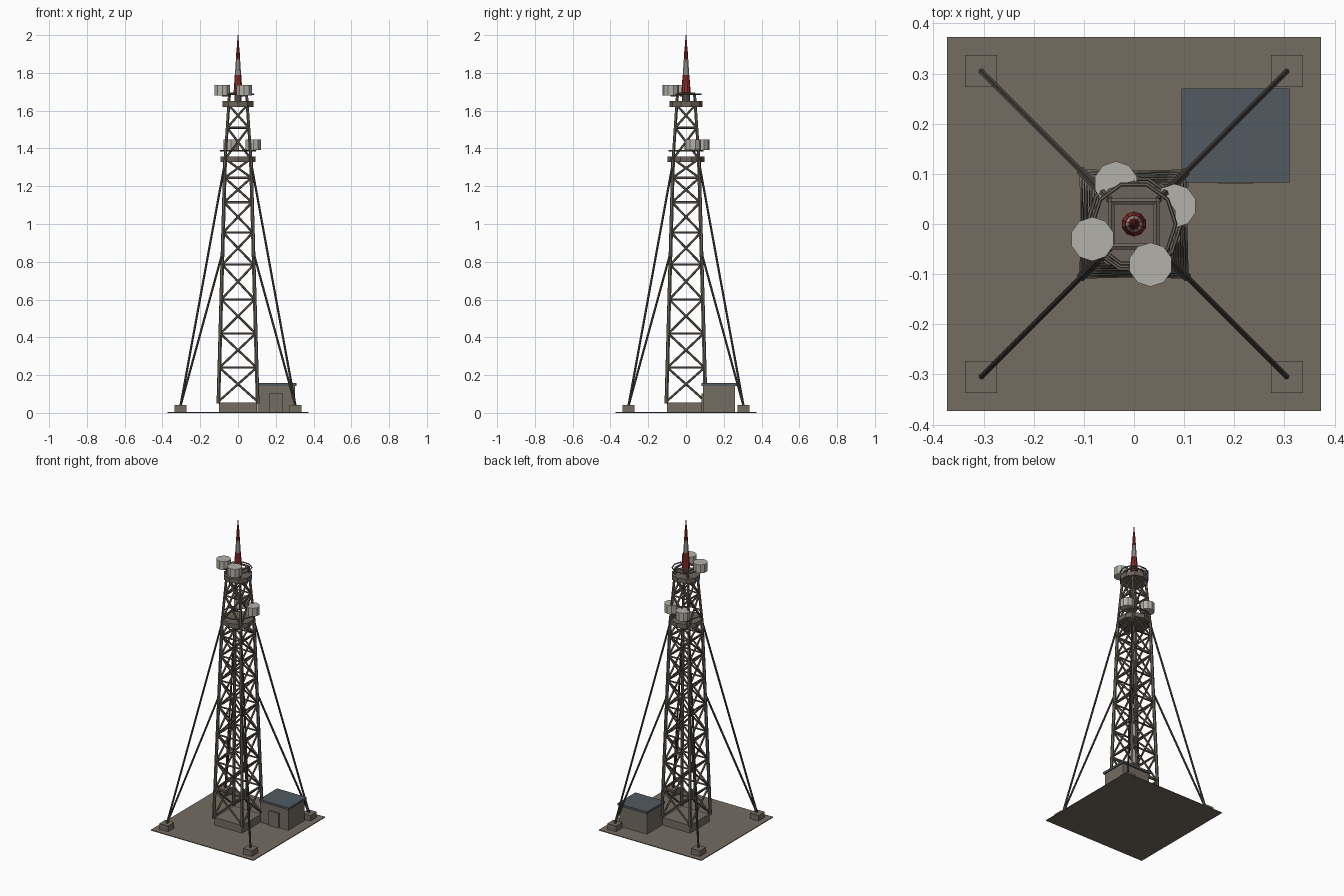
import bpy
import bmesh
from math import pi
from mathutils import Matrix, Vector

cube = bpy.data.objects.get("Cube")
if cube:
    bpy.data.objects.remove(cube, do_unlink=True)


def material(name, r, g, b):
    m = bpy.data.materials.new(name)
    m.use_nodes = True
    m.diffuse_color = (r, g, b, 1)
    m.node_tree.nodes["Principled BSDF"].inputs["Base Color"].default_value = (r, g, b, 1)
    return m


CONCRETE = material("brown concrete", 0.175, 0.15, 0.12)
STEEL = material("brown steel", 0.145, 0.125, 0.10)
CABLE = material("dark cable", 0.07, 0.063, 0.055)
ROOF = material("slate roof", 0.085, 0.105, 0.12)
PALE = material("pale grey", 0.45, 0.44, 0.40)
RED = material("warning red", 0.30, 0.03, 0.025)


def finish(name, bm, mat):
    mesh = bpy.data.meshes.new(name)
    bm.to_mesh(mesh)
    bm.free()
    mesh.materials.append(mat)
    obj = bpy.data.objects.new(name, mesh)
    bpy.context.collection.objects.link(obj)
    return obj


def add_box(bm, low, high):
    low, high = Vector(low), Vector(high)
    bmesh.ops.create_cube(bm, size=1, matrix=Matrix.Translation((low + high) / 2)
                          @ Matrix.Diagonal((*(high - low), 1)))


def add_rod(bm, a, b, r1, r2=None, sides=6):
    a, b = Vector(a), Vector(b)
    turn = (b - a).to_track_quat("Z", "Y").to_matrix().to_4x4()
    bmesh.ops.create_cone(bm, cap_ends=True, segments=sides, radius1=r1,
                          radius2=r1 if r2 is None else r2, depth=(b - a).length,
                          matrix=Matrix.Translation((a + b) / 2) @ turn)


def box(name, low, high, mat):
    bm = bmesh.new()
    add_box(bm, low, high)
    return finish(name, bm, mat)


def rod(name, a, b, mat, r1, r2=None, sides=10):
    bm = bmesh.new()
    add_rod(bm, a, b, r1, r2, sides)
    return finish(name, bm, mat)


CORNERS = [(-1, -1), (1, -1), (1, 1), (-1, 1)]
FOOT, WAIST, HEAD = (0.05, 0.104), (1.345, 0.068), (1.69, 0.045)


def half_width(z):
    (z0, w0), (z1, w1) = (FOOT, WAIST) if z < WAIST[0] else (WAIST, HEAD)
    return w0 + (w1 - w0) * (z - z0) / (z1 - z0)


def corner(i, z):
    x, y = CORNERS[i % 4]
    w = half_width(z)
    return (x * w, y * w, z)


# Ground plate, tower footing and cable anchors
box("ground_plate", (-0.373, -0.373, 0), (0.373, 0.373, 0.005), CONCRETE)
box("tower_footing", (-0.1, -0.1, 0.004), (0.1, 0.1, 0.055), CONCRETE)
for i, (x, y) in enumerate(CORNERS):
    cx, cy = x * 0.305, y * 0.305
    box(f"anchor_block_{i + 1}", (cx - 0.032, cy - 0.032, 0.004),
        (cx + 0.032, cy + 0.032, 0.042), CONCRETE)

# Equipment hut
box("hut_walls", (0.102, 0.09, 0.004), (0.303, 0.26, 0.145), CONCRETE)
box("hut_roof", (0.095, 0.083, 0.143), (0.31, 0.27, 0.157), ROOF)
box("hut_door", (0.167, 0.081, 0.004), (0.238, 0.091, 0.102), CONCRETE)

# Four corner legs
for i in range(4):
    bm = bmesh.new()
    add_rod(bm, corner(i, FOOT[0]), corner(i, WAIST[0]), 0.010)
    add_rod(bm, corner(i, WAIST[0]), corner(i, HEAD[0]), 0.008)
    finish(f"tower_leg_{i + 1}", bm, STEEL)

# Lattice: a crossed pair in every panel and a rail at every level
LEVELS = [0.06, 0.24, 0.42, 0.60, 0.785, 0.955, 1.115, 1.245, 1.345, 1.51, 1.63]
for i in range(4):
    bm = bmesh.new()
    for low, high in zip(LEVELS, LEVELS[1:]):
        add_rod(bm, corner(i, low), corner(i + 1, high), 0.006)
        add_rod(bm, corner(i + 1, low), corner(i, high), 0.006)
        add_rod(bm, corner(i, high), corner(i + 1, high), 0.006)
    finish(f"lattice_side_{i + 1}", bm, STEEL)

# Square frame on top of the legs
bm = bmesh.new()
for i in range(4):
    add_rod(bm, corner(i, HEAD[0]), corner(i + 1, HEAD[0]), 0.007)
finish("head_frame", bm, STEEL)

# Guy cables, two to each anchor
for i, (x, y) in enumerate(CORNERS):
    bm = bmesh.new()
    for z in (0.85, 1.33):
        add_rod(bm, (x * 0.305, y * 0.305, 0.035), corner(i, z), 0.006)
    finish(f"guy_cables_{i + 1}", bm, CABLE)

# Round platforms with a thin ring rail
for name, z0, z1, r, rail in (("lower", 1.328, 1.358, 0.098, 1.388),
                              ("upper", 1.62, 1.65, 0.087, 1.687)):
    rod(f"{name}_platform", (0, 0, z0), (0, 0, z1), STEEL, r)
    bpy.ops.mesh.primitive_torus_add(major_segments=10, minor_segments=6,
                                     major_radius=r - 0.004, minor_radius=0.004,
                                     location=(0, 0, rail))
    ring = bpy.context.object
    ring.name = f"{name}_rail"
    ring.data.materials.append(STEEL)

# Drum antennas on short arms
DRUMS = [("upper_front", 0.033, -0.081, 1.68), ("upper_right", -0.083, -0.03, 1.68),
         ("lower_left", 0.081, 0.036, 1.392), ("lower_back", -0.036, 0.081, 1.392)]
for name, x, y, z in DRUMS:
    rod(f"{name}_drum", (x, y, z), (x, y, z + 0.055), PALE, 0.044)
    rod(f"{name}_arm", (x * 0.5, y * 0.5, z), (x, y, z), STEEL, 0.005, sides=6)

# Striped mast
rod("mast_socket", (0, 0, 1.645), (0, 0, 1.695), STEEL, 0.02)
BANDS = [(1.69, 0.025, 0.018, RED), (1.79, 0.017, 0.012, PALE),
         (1.87, 0.012, 0.008, RED), (1.935, 0.007, 0.002, RED)]
tops = [band[0] for band in BANDS[1:]] + [2.0]
for i, ((z, r1, r2, mat), top) in enumerate(zip(BANDS, tops)):
    rod(f"mast_band_{i + 1}", (0, 0, z), (0, 0, top), mat, r1, r2)
